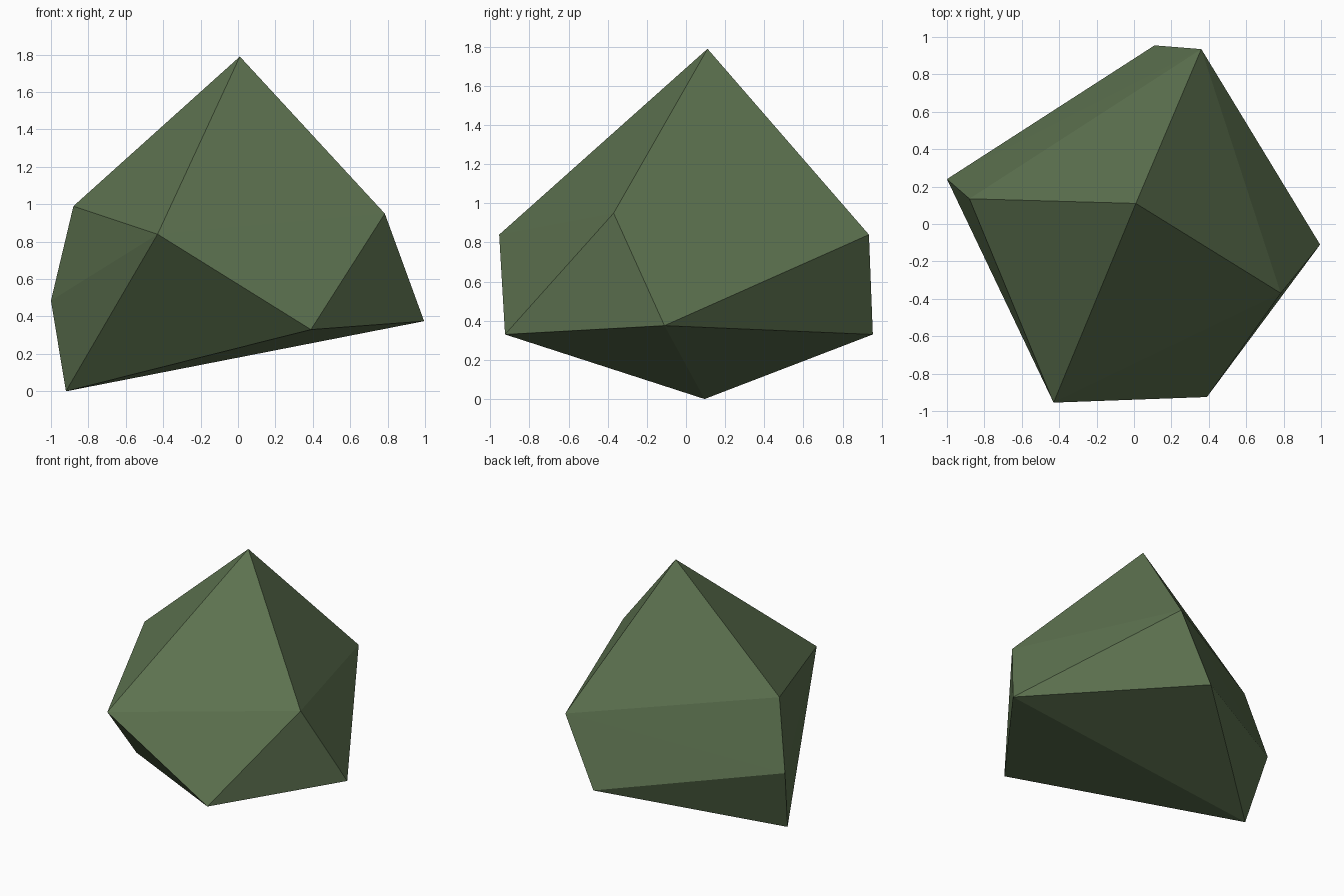
import bpy
import bmesh

# Remove the default cube
cube = bpy.data.objects.get("Cube")
if cube:
    bpy.data.objects.remove(cube, do_unlink=True)

# Mossy green material
moss = bpy.data.materials.new("moss_green")
moss.use_nodes = True
colour = (0.11, 0.17, 0.08, 1.0)
moss.diffuse_color = colour
bsdf = next(n for n in moss.node_tree.nodes if n.type == "BSDF_PRINCIPLED")
bsdf.inputs["Base Color"].default_value = colour
bsdf.inputs["Roughness"].default_value = 0.9

# Corners of the boulder: peak, upper ring, lower ring, foot
peak = (0.01, 0.11, 1.79)
upper_ring = [(-0.88, 0.135, 0.99), (-0.43, -0.955, 0.84),
              (0.785, -0.37, 0.95), (0.36, 0.935, 0.84)]
lower_ring = [(-1.0, 0.24, 0.485), (0.39, -0.925, 0.33),
              (0.995, -0.11, 0.375), (0.11, 0.955, 0.33)]
foot = (-0.92, 0.095, 0.0)

# Wrap the corners in flat facets
bm = bmesh.new()
for corner in [peak, *upper_ring, *lower_ring, foot]:
    bm.verts.new(corner)
bmesh.ops.convex_hull(bm, input=bm.verts[:])
bmesh.ops.recalc_face_normals(bm, faces=bm.faces[:])

mesh = bpy.data.meshes.new("boulder")
bm.to_mesh(mesh)
bm.free()
mesh.materials.append(moss)
boulder = bpy.data.objects.new("boulder", mesh)
bpy.context.collection.objects.link(boulder)
